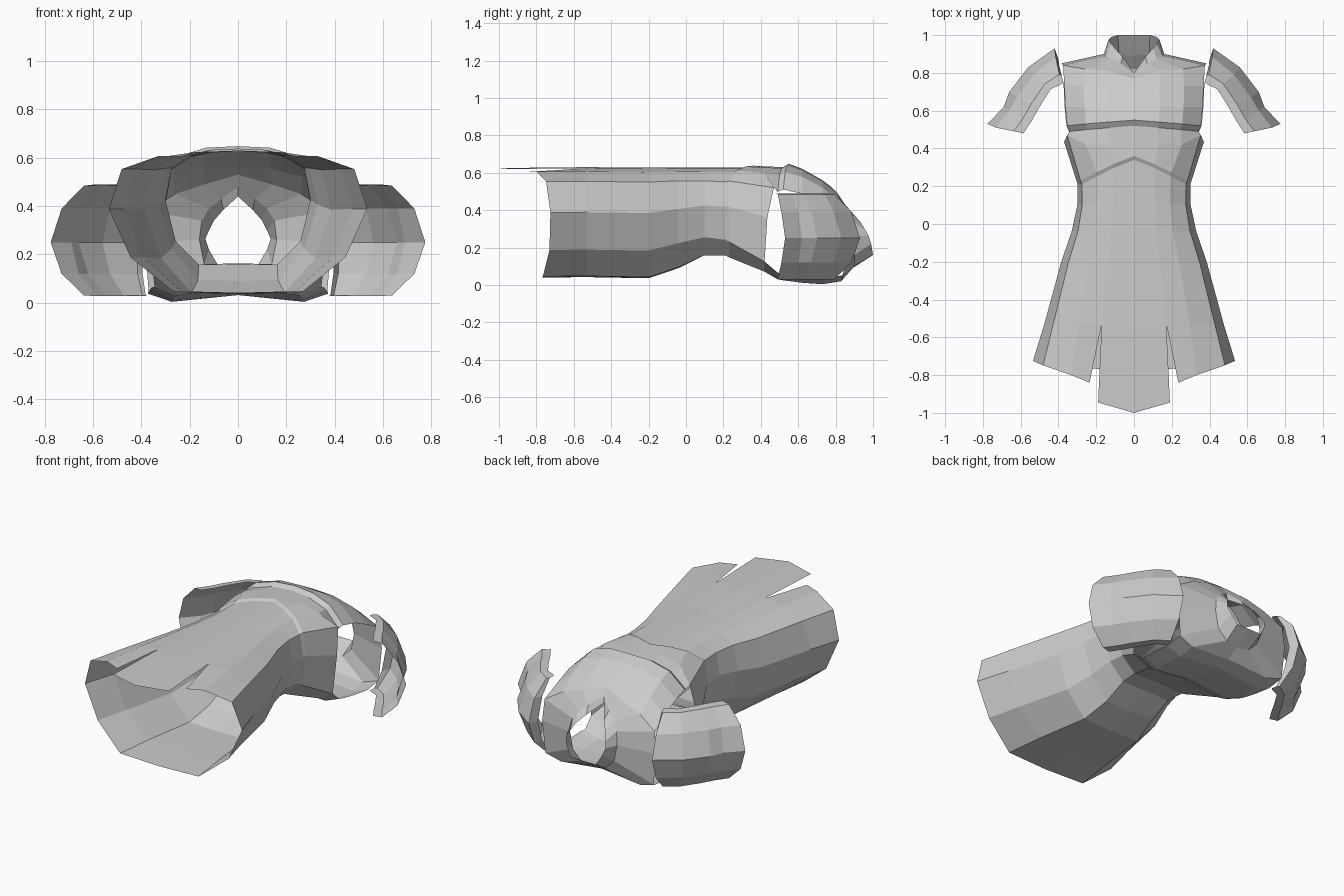
import bpy

# Unit half sections, front centre -> side -> back centre: (x, z) for skirt and chest
SKIRT = [(0, 1), (.36, .99), (.62, .96), (.9, .87), (1, .59), (.83, .25), (.5, .01), (0, 0)]
CHEST = [(0, 1), (.36, .99), (.7, .93), (.97, .78), (1, .5), (.98, .06), (.72, .0), (0, .05)]


def ring(y, w, zb, zt, t=0.0, rise=0.0):
    """Half ring at y; t blends skirt to chest section, rise lifts the front centre."""
    pts = []
    for i, (a, b) in enumerate(zip(SKIRT, CHEST)):
        x = a[0] + (b[0] - a[0]) * t
        z = a[1] + (b[1] - a[1]) * t
        pts.append((x * w, y + rise * max(0, 1 - i / 3), zb + z * (zt - zb)))
    return pts


def sheet(name, rows, skip=lambda r, c: False):
    """Flat-faced grid surface, mirrored across x."""
    n = len(rows[0])
    verts = [p for row in rows for p in row]
    faces = [(r * n + c, r * n + c + 1, (r + 1) * n + c + 1, (r + 1) * n + c)
             for r in range(len(rows) - 1) for c in range(n - 1) if not skip(r, c)]
    me = bpy.data.meshes.new(name)
    me.from_pydata(verts, [], faces)
    ob = bpy.data.objects.new(name, me)
    bpy.context.collection.objects.link(ob)
    m = ob.modifiers.new("Mirror", 'MIRROR')
    m.use_clip = True
    return ob


# Shoulder line and collar base, as (x, y, z)
shoulder = [(0, .77, .53), (.14, .81, .49), (.26, .82, .45), (.375, .84, .38),
            (.385, .85, .25), (.37, .84, .05), (.27, .83, .02), (0, .82, .045)]
collar_base = [(0, .80, .48), (.07, .85, .43), (.12, .875, .39), (.15, .89, .34),
               (.16, .90, .26), (.14, .90, .16), (.08, .90, .1), (0, .89, .09)]
collar_top = [(0, .80, .44), (.06, .885, .385), (.1, .93, .34), (.12, .955, .30),
              (.135, .975, .265), (.12, .99, .22), (.085, 1, .16), (0, 1, .16)]

# Body from slit top up to the shoulders, with stepped waist and chest lips
slit = ring(-.53, .475, .042, .63)
body = [
    slit,
    ring(-.2, .385, .036, .627),
    ring(-.04, .33, .09, .627),
    ring(.1, .30, .155, .627, .2, .06),
    ring(.21, .298, .155, .628, .35, .13),
    ring(.23, .305, .145, .638, .4, .13),
    ring(.42, .37, .07, .634, .8),
    ring(.49, .352, .03, .63, 1, .03),
    ring(.52, .365, .025, .648, 1, .03),
    ring(.62, .375, .012, .622, 1),
    ring(.73, .38, .004, .56, 1),
    shoulder,
]
# armhole slants: its upper corner sits nearer the chest
for i, y in ((3, .47), (4, .435)):
    body[6][i] = (body[6][i][0], y, body[6][i][2])
sheet("tunic_body", body, lambda r, c: r >= 6 and c in (3, 4))
sheet("shoulder_yoke", [shoulder, collar_base])
sheet("collar", [collar_base, collar_top])

# Front flap and slit side panels of the skirt
sheet("front_flap", [[(0, -1, .625), (.19, -.945, .62)], slit[:2]])
hem_y = [-.84, -.80, -.748, -.725, -.73, -.765, -.77]
hem = [(x, y, z) for (x, _, z), y in zip(ring(0, .535, .04, .63)[1:], hem_y)]
hem[0] = (.235, -.84, .605)
sheet("skirt_panels", [hem, slit[1:]])

# Sleeves: C-shaped shells given by outer, middle and open-edge (x, y) per station
stations = [
    ((.775, .53), (.73, .51), (.585, .48)),
    ((.69, .62), (.66, .60), (.545, .54)),
    ((.66, .70), (.62, .67), (.50, .62)),
    ((.56, .83), (.53, .79), (.44, .715)),
    ((.42, .93), (.415, .885), (.385, .74)),
    ((.40, .87), (.395, .835), (.375, .75)),
]
sleeve = []
for o, m, e in stations:
    s = tuple(m[i] * .36 + e[i] * .64 for i in (0, 1))
    sleeve.append([(*e, .028), (*s, .03), (*m, .12), (*o, .25),
                   (*m, .39), (*s, .485), (*e, .49)])
sheet("sleeve", sleeve)
